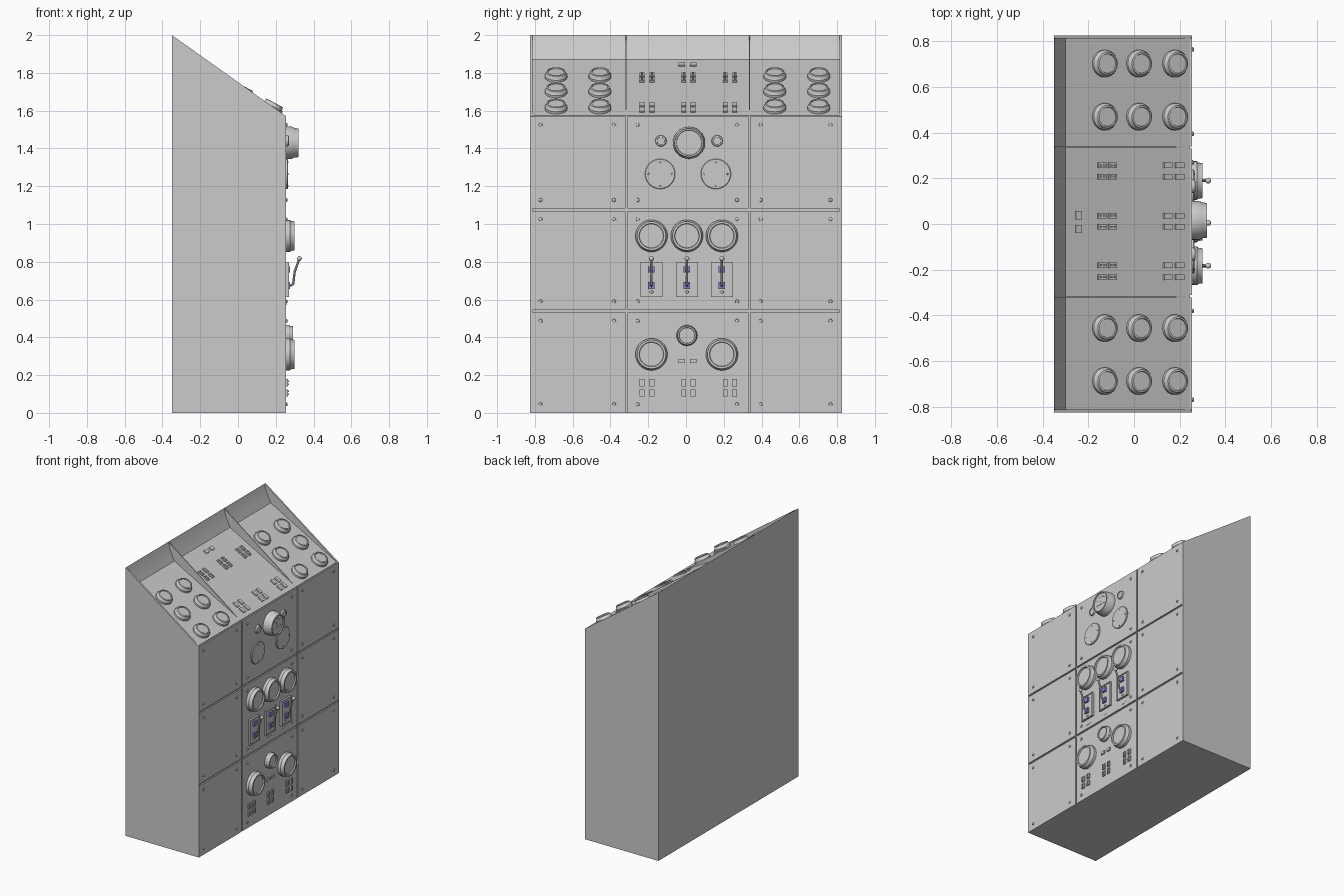
import bpy, bmesh, math
from mathutils import Matrix, Vector

if "Cube" in bpy.data.objects:
    bpy.data.objects.remove(bpy.data.objects["Cube"])


def mat(name, c):
    m = bpy.data.materials.new(name)
    m.diffuse_color = (*c, 1)
    m.use_nodes = True
    m.node_tree.nodes["Principled BSDF"].inputs["Base Color"].default_value = m.diffuse_color
    return m


GREY = mat("panel grey", (0.6, 0.6, 0.6))
BLUE = mat("slot blue", (0.25, 0.22, 0.65))

FRONT, ROOF_Z, SLOPE = 0.255, 1.57, 0.54
COLS = [(-0.825, -0.321), (-0.311, 0.330), (0.340, 0.825)]
ROWS = [(0.0, 0.532), (0.545, 1.070), (1.082, 1.57)]


def finish(name, bm, m=GREY):
    bmesh.ops.recalc_face_normals(bm, faces=bm.faces)
    me = bpy.data.meshes.new(name)
    bm.to_mesh(me)
    bm.free()
    ob = bpy.data.objects.new(name, me)
    bpy.context.collection.objects.link(ob)
    me.materials.append(m)
    bpy.context.view_layer.objects.active = ob
    bpy.ops.object.select_all(action='DESELECT')
    ob.select_set(True)
    bpy.ops.object.shade_smooth_by_angle(angle=math.radians(35))
    return ob


def frame(o, up):
    # local x runs along world y, local y along the surface, local z outwards
    X, Y = Vector((0, 1, 0)), Vector(up).normalized()
    M = Matrix((X, Y, X.cross(Y))).transposed().to_4x4()
    M.translation = o
    return M


def on_front(y, z):
    return frame((FRONT, y, z), (0, 0, 1))


def on_roof(x, y):
    return frame((x, y, ROOF_Z + (FRONT - x) * SLOPE), (-1, 0, SLOPE))


def lathe(bm, M, prof, n=32):
    rings = [[bm.verts.new(M @ Vector((r * math.cos(2 * math.pi * i / n), r * math.sin(2 * math.pi * i / n), h)))
              for i in range(n)] for r, h in prof]
    for a, b in zip(rings, rings[1:]):
        for i in range(n):
            j = (i + 1) % n
            bm.faces.new((a[i], a[j], b[j], b[i]))
    bm.faces.new(rings[-1])


def box(bm, M, c, s):
    bmesh.ops.create_cube(bm, size=1, matrix=M @ Matrix.Translation(c) @ Matrix.Diagonal((*s, 1)))


def extrude_y(bm, prof, y0, y1):
    a = [bm.verts.new((x, y0, z)) for x, z in prof]
    b = [bm.verts.new((x, y1, z)) for x, z in prof]
    bm.faces.new(a)
    bm.faces.new(b)
    for i in range(len(prof)):
        j = (i + 1) % len(prof)
        bm.faces.new((a[i], a[j], b[j], b[i]))


# cabinet body with recessed sloping roof and raised back lip
bm = bmesh.new()
extrude_y(bm, [(-0.35, 0), (0.245, 0), (0.245, 1.574), (-0.30, 1.87), (-0.335, 1.945), (-0.35, 2.0)], -0.822, 0.822)
finish("cabinet_body", bm)

# end walls and thin dividers that follow the straight roof line
bm = bmesh.new()
for y0, y1, f in [(-0.825, -0.813, 0.255), (0.813, 0.825, 0.255), (-0.321, -0.315, 0.245), (0.334, 0.340, 0.245)]:
    extrude_y(bm, [(-0.35, 0), (f, 0), (f, 1.57), (-0.35, 2.0)], y0, y1)
finish("end_walls_and_dividers", bm)

# front panels and their corner bolts
bm, bolts = bmesh.new(), bmesh.new()
for y0, y1 in COLS:
    for z0, z1 in ROWS:
        extrude_y(bm, [(0.24, z0), (FRONT, z0), (FRONT, z1), (0.24, z1)], y0, y1)
        for y in (y0 + 0.055, y1 - 0.06):
            for z in (z0 + 0.045, z1 - 0.045):
                lathe(bolts, on_front(y, z), [(0.01, 0), (0.009, 0.005), (0.004, 0.008)], 10)
finish("front_panels", bm)
finish("panel_bolts", bolts)


def ring_profile(r, h):
    return [(r, 0), (r, h * 0.45), (r * 0.93, h * 0.6), (r * 0.9, h), (r * 0.77, h), (r * 0.74, h * 0.8)]


# round gauges on the front
bm = bmesh.new()
for y in (-0.183, 0.005, 0.19):
    lathe(bm, on_front(y, 0.937), ring_profile(0.085, 0.045), 40)
for y in (-0.183, 0.19):
    lathe(bm, on_front(y, 0.31), ring_profile(0.085, 0.045), 40)
lathe(bm, on_front(0.005, 0.41), ring_profile(0.055, 0.035), 32)
finish("front_gauges", bm)

# main meter with needle and tick marks
bm = bmesh.new()
M = on_front(0.016, 1.43)
lathe(bm, M, [(0.085, 0), (0.085, 0.03), (0.078, 0.045), (0.076, 0.065), (0.068, 0.065), (0.066, 0.058)], 40)
for i in range(7):
    R = M @ Matrix.Rotation(math.radians(-60 + 20 * i), 4, 'Z')
    box(bm, R, (0, 0.045, 0.059), (0.003, 0.009, 0.002))
box(bm, M, (0, -0.018, 0.059), (0.09, 0.003, 0.002))
box(bm, M @ Matrix.Rotation(0.5, 4, 'Z'), (0, 0.015, 0.059), (0.003, 0.035, 0.002))
finish("main_meter", bm)

# small knobs and flat vent discs
bm = bmesh.new()
for y in (-0.133, 0.165):
    lathe(bm, on_front(y, 1.44), [(0.03, 0), (0.028, 0.012), (0.021, 0.014), (0.02, 0.01)], 24)
for y in (-0.137, 0.158):
    M = on_front(y, 1.265)
    lathe(bm, M, [(0.08, 0), (0.08, 0.006), (0.077, 0.009)], 40)
    for i in range(4):
        a = i * math.pi / 2
        lathe(bm, M @ Matrix.Translation((0.062 * math.cos(a), 0.062 * math.sin(a), 0.009)),
              [(0.005, 0), (0.004, 0.003)], 8)
finish("small_knobs_and_discs", bm)

# lever switches: plate, blue slots, bent lever and label
plates, slots, levers = bmesh.new(), bmesh.new(), bmesh.new()
for y in (-0.183, 0.005, 0.19):
    M = on_front(y, 0.707)
    box(plates, M, (0, 0, 0.004), (0.116, 0.186, 0.008))
    for s in (-1, 1):
        box(plates, M, (s * 0.055, 0, 0.007), (0.006, 0.186, 0.014))
        box(plates, M, (0, s * 0.09, 0.007), (0.116, 0.006, 0.014))
    lathe(plates, M @ Matrix.Translation((0, -0.067, 0.008)) @ Matrix.Diagonal((1.5, 1, 1, 1)),
          [(0.007, 0), (0.006, 0.004)], 12)
    lathe(plates, on_front(y, 0.58) @ Matrix.Diagonal((3, 1, 1, 1)), [(0.01, 0), (0.01, 0.002)], 20)
    for z, h in ((0.052, 0.034), (-0.032, 0.036)):
        box(slots, M, (0, z, 0.014), (0.034, h, 0.014))
    path = [Vector((0, -0.04, 0.008)), Vector((0, -0.025, 0.037)), Vector((0, 0.04, 0.045)), Vector((0, 0.11, 0.07))]
    for a, b in zip(path, path[1:]):
        d = b - a
        lathe(levers, M @ Matrix.Translation(a) @ d.to_track_quat('Z', 'Y').to_matrix().to_4x4(),
              [(0.007, -0.002), (0.006, d.length + 0.002)], 10)
    bmesh.ops.create_uvsphere(levers, u_segments=14, v_segments=8, radius=0.013,
                              matrix=M @ Matrix.Translation(path[-1]))
finish("lever_plates", plates)
finish("lever_slots", slots, BLUE)
finish("levers", levers)


def rocker(bm, M, w, h, nub=True):
    box(bm, M, (0, 0, 0.004), (w, h, 0.010))
    if nub:
        for s in (-1, 1):
            box(bm, M, (0, s * h * 0.22, 0.011), (w * 0.35, h * 0.2, 0.008))


# rocker switches on the lower panel and on the roof
bm = bmesh.new()
for y in (-0.233, -0.18, -0.012, 0.037, 0.208, 0.257):
    for z in (0.16, 0.106):
        rocker(bm, on_front(y, z), 0.025, 0.038)
    for x in (-0.143, -0.097):
        rocker(bm, on_roof(x, y), 0.024, 0.040)
    for x in (0.147, 0.198):
        rocker(bm, on_roof(x, y), 0.024, 0.042, False)
for y in (-0.022, 0.038):
    rocker(bm, on_front(y, 0.275), 0.035, 0.022, False)
    rocker(bm, on_roof(-0.245, y), 0.036, 0.028, False)
finish("rocker_switches", bm)

# round push buttons on the outer roof panels
bm = bmesh.new()
for y in (-0.688, -0.456, 0.470, 0.703):
    for x in (-0.13, 0.02, 0.178):
        lathe(bm, on_roof(x, y), [(0.06, -0.005), (0.059, 0.012), (0.053, 0.018), (0.05, 0.032),
                                  (0.043, 0.034), (0.041, 0.028)], 32)
finish("roof_buttons", bm)
